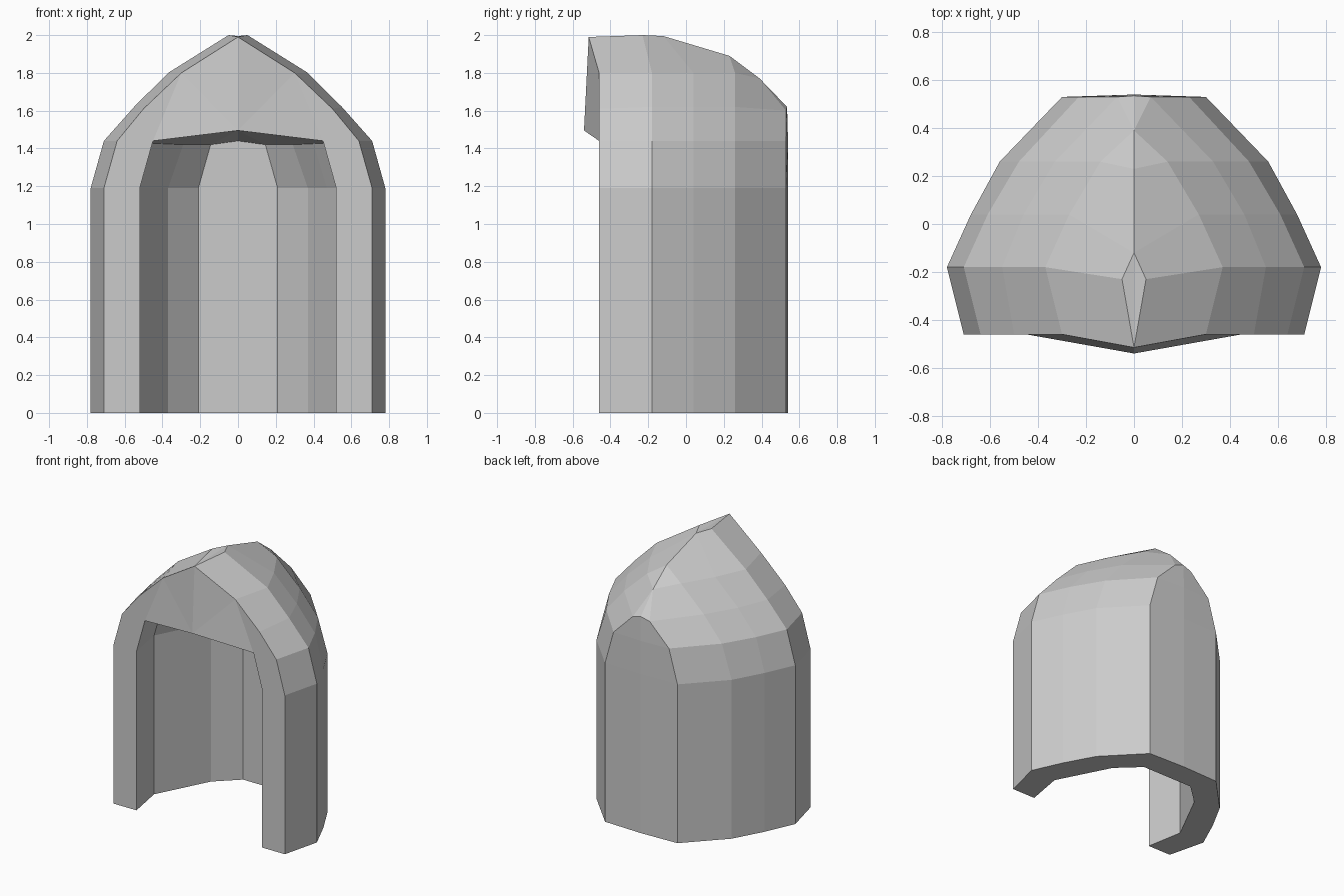
import bpy, bmesh

if "Cube" in bpy.data.objects:
    bpy.data.objects.remove(bpy.data.objects["Cube"])

# Outer wall columns run front to back: front, shoulder, side, rear side, rear corner, rear centre
PLAN_Y = (-.46, -.18, .04, .26, .53, .54)
OUTER_X = {
    0.00: (.71, .78, .68, .56, .30, 0),
    1.19: (.71, .78, .68, .56, .30, 0),
    1.44: (.64, .71, .61, .48, .23, 0),
}
outer = [[(x, y, z) for x, y in zip(xs, PLAN_Y)] for z, xs in OUTER_X.items()]
# Domed hood rows closing on the ridge
outer.append([(.50, -.46, 1.61), (.55, -.18, 1.62), (.46, .04, 1.62),
              (.33, .26, 1.62), (.07, .53, 1.60), (0, .535, 1.62)])
outer.append([(.30, -.46, 1.80), (.37, -.18, 1.80), (.27, .04, 1.80),
              (.14, .26, 1.80), (0, .39, 1.77), (0, .39, 1.77)])
outer.append([(0, -.515, 1.99), (.05, -.23, 2.0), (0, -.12, 1.995),
              (0, .23, 1.89), (0, .39, 1.77), (0, .39, 1.77)])

# Inner wall with the same columns
floor = [(.52, -.46), (.57, -.18), (.47, .015), (.37, .21), (.21, .36), (0, .36)]
inner = [[(x, y, z) for x, y in floor] for z in (0, 1.19)]
inner.append([(.45, -.46, 1.44), (.50, -.18, 1.43), (.40, .01, 1.425),
              (.29, .19, 1.42), (.145, .355, 1.42), (0, .355, 1.44)])

bm = bmesh.new()


def face(points, side):
    unique = list(dict.fromkeys(points))
    if len(unique) > 2:
        bm.faces.new([bm.verts.new((p[0] * side, p[1], p[2])) for p in unique])


def grid(rows, side):
    for low, high in zip(rows, rows[1:]):
        for i in range(len(low) - 1):
            face((low[i], low[i + 1], high[i + 1], high[i]), side)


lip = (0, -.54, 1.495)
for side in (1, -1):
    grid(outer, side)
    grid(inner, side)
    # Underside of the walls and front faces of the legs
    grid([outer[0], inner[0]], side)
    grid([[r[0] for r in outer[:3]], [r[0] for r in inner]], side)
    # Gable above the opening
    corner = inner[2][0]
    for a, b in ((2, 3), (3, 4)):
        face((corner, outer[a][0], outer[b][0]), side)
    face((corner, outer[4][0], lip), side)
    face((lip, outer[4][0], outer[5][0]), side)
    # Ceiling fanned from the gable lip
    for a, b in zip(inner[2], inner[2][1:]):
        face((lip, a, b), side)
    # Small notch at the peak
    tip = (0, -.44, 1.99)
    face((outer[5][1], outer[5][2], tip), side)
    face((outer[5][1], tip, outer[5][0]), side)

bmesh.ops.remove_doubles(bm, verts=bm.verts[:], dist=.0005)
bmesh.ops.recalc_face_normals(bm, faces=bm.faces[:])
mesh = bpy.data.meshes.new("hooded_shelter")
bm.to_mesh(mesh)
bm.free()
bpy.context.collection.objects.link(bpy.data.objects.new("hooded_shelter", mesh))
